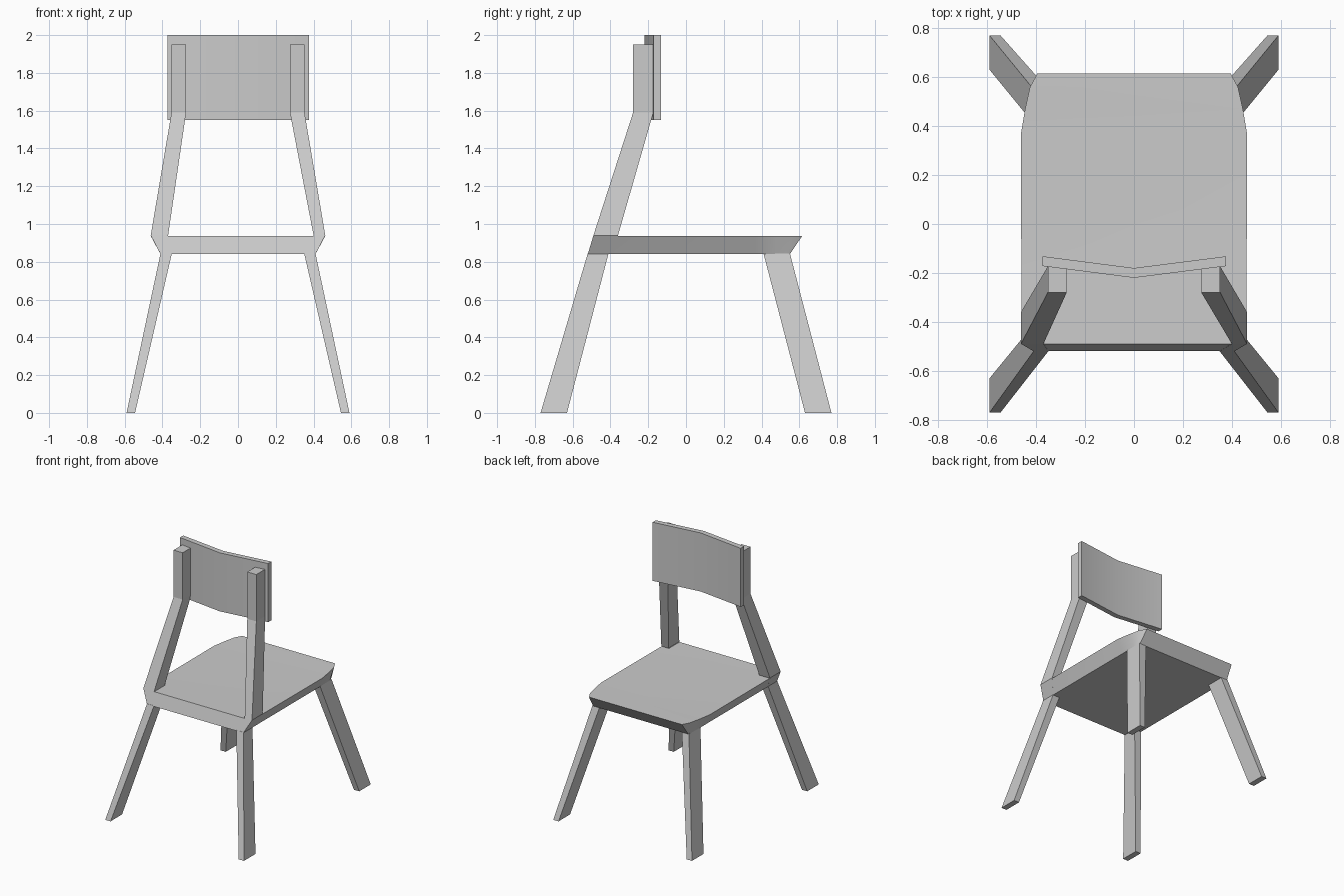
import bpy, bmesh

if "Cube" in bpy.data.objects:
    bpy.data.objects.remove(bpy.data.objects["Cube"])


def loft(name, sections, smooth_angle=None):
    """Skin a closed solid through matching cross-section rings."""
    bm = bmesh.new()
    rings = [[bm.verts.new(p) for p in s] for s in sections]
    n = len(rings[0])
    for a, b in zip(rings, rings[1:]):
        for i in range(n):
            j = (i + 1) % n
            bm.faces.new((a[i], a[j], b[j], b[i]))
    bm.faces.new(rings[0])
    bm.faces.new(rings[-1])
    bmesh.ops.recalc_face_normals(bm, faces=bm.faces)
    me = bpy.data.meshes.new(name)
    bm.to_mesh(me)
    bm.free()
    ob = bpy.data.objects.new(name, me)
    bpy.context.collection.objects.link(ob)
    if smooth_angle:
        bpy.ops.object.select_all(action='DESELECT')
        ob.select_set(True)
        bpy.context.view_layer.objects.active = ob
        bpy.ops.object.shade_smooth_by_angle(angle=smooth_angle)
    return ob


def rect(s, x0, x1, y0, y1, z):
    """Horizontal rectangular section on side s."""
    return [(s * x0, y0, z), (s * x1, y0, z), (s * x1, y1, z), (s * x0, y1, z)]


for s, side in ((-1, "left"), (1, "right")):
    # splayed legs
    loft(f"front_leg_{side}", [rect(s, .545, .59, .63, .77, 0),
                               rect(s, .35, .41, .41, .55, .845)])
    loft(f"rear_leg_{side}", [rect(s, .545, .59, -.77, -.63, 0),
                              rect(s, .35, .41, -.52, -.41, .845)])
    # bent rear uprights carrying the backrest
    inner = .37 if s < 0 else .40
    loft(f"rear_upright_{side}", [rect(s, .35, .41, -.52, -.41, .84),
                                  rect(s, inner, .462, -.49, -.36, .94),
                                  rect(s, .275, .352, -.28, -.173, 1.59),
                                  rect(s, .275, .352, -.28, -.173, 1.95)])

# seat: flared sides, overhanging nose, shallow dip along the middle
# each station: bottom y, top y, bottom half width, top half width, dip
stations = [(-.52, -.49, .41, .46, 0), (-.41, -.36, .41, .46, .004),
            (.37, .37, .41, .462, .006), (.47, .47, .41, .445, .004),
            (.53, .56, .41, .425, 0), (.55, .615, .405, .395, 0)]
loft("seat", [[(-wb, yb, .84), (wb, yb, .84), (wt, yt, .937),
               (0, yt, .937 - d), (-wt, yt, .937)]
              for yb, yt, wb, wt, d in stations], 0.5)

# backrest: shallow V-shaped panel
loft("backrest", [[(x, y, 1.55), (x, y + .04, 1.55), (x, y + .04, 2), (x, y, 2)]
                  for x, y in ((-.373, -.172), (0, -.22), (.377, -.172))], 0.5)
